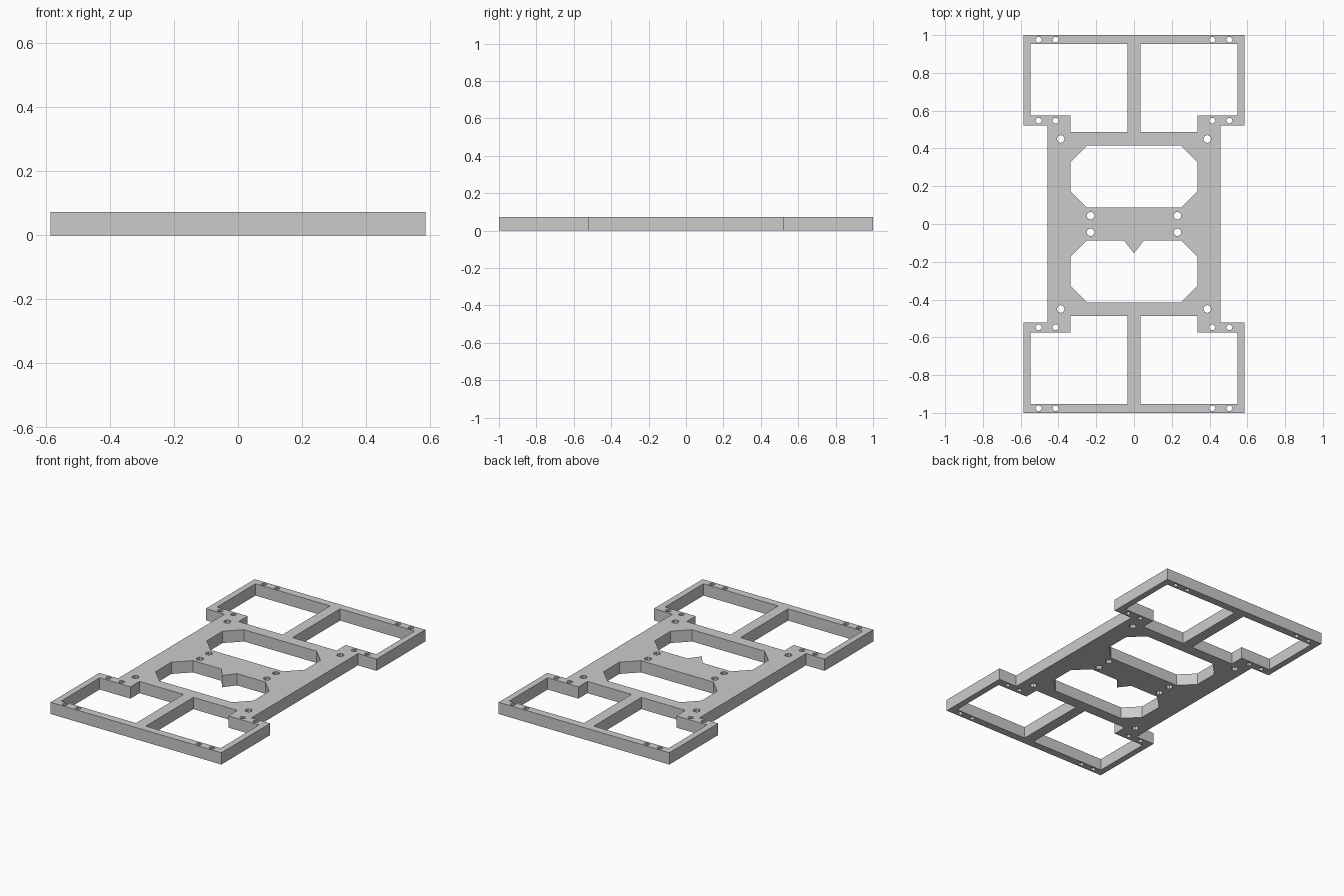
import bpy, bmesh, math

cube = bpy.data.objects.get("Cube")
if cube:
    bpy.data.objects.remove(cube, do_unlink=True)

THICK = 0.073

grey = bpy.data.materials.new("light grey")
grey.use_nodes = True
colour = (0.6, 0.6, 0.6, 1)
grey.diffuse_color = colour
grey.node_tree.nodes["Principled BSDF"].inputs["Base Color"].default_value = colour


def mirrored(points, sx, sy):
    return [(x * sx, y * sy) for x, y in points]


def circle(x, y, r, sides):
    step = math.tau / sides
    return [(x + r * math.cos(i * step), y + r * math.sin(i * step)) for i in range(sides)]


def plate(name, loops):
    """Fill an outline, leaving the inner loops open, and give it thickness."""
    curve = bpy.data.curves.new(name + "_profile", "CURVE")
    curve.dimensions = "2D"
    curve.fill_mode = "BOTH"
    curve.extrude = THICK / 2
    for loop in loops:
        spline = curve.splines.new("POLY")
        spline.points.add(len(loop) - 1)
        for point, (x, y) in zip(spline.points, loop):
            point.co = (x, y, 0, 1)
        spline.use_cyclic_u = True
    helper = bpy.data.objects.new(name + "_profile", curve)
    bpy.context.collection.objects.link(helper)
    graph = bpy.context.evaluated_depsgraph_get()
    mesh = bpy.data.meshes.new_from_object(helper.evaluated_get(graph))
    bpy.data.objects.remove(helper, do_unlink=True)

    bm = bmesh.new()
    bm.from_mesh(mesh)
    bmesh.ops.remove_doubles(bm, verts=bm.verts, dist=1e-5)
    bmesh.ops.translate(bm, verts=bm.verts, vec=(0, 0, THICK / 2))
    bmesh.ops.recalc_face_normals(bm, faces=bm.faces)
    for face in bm.faces:
        face.smooth = False
        face.material_index = 0
    bm.to_mesh(mesh)
    bm.free()
    mesh.name = name
    mesh.materials.clear()
    mesh.materials.append(grey)
    obj = bpy.data.objects.new(name, mesh)
    bpy.context.collection.objects.link(obj)
    return obj


# Outer edge: one quarter, mirrored round the plate
quarter = [(0.458, 0.522), (0.586, 0.522), (0.586, 1.0)]
outline = (quarter
           + mirrored(quarter[::-1], -1, 1)
           + mirrored(quarter, -1, -1)
           + mirrored(quarter[::-1], 1, -1))
loops = [outline]

# Four corner windows, notched round the screw blocks
window = [(0.034, 0.486), (0.336, 0.486), (0.336, 0.575),
          (0.547, 0.575), (0.547, 0.952), (0.034, 0.952)]

# Two chamfered middle openings, the front one with a pointer tooth
opening = [(0.249, 0.087), (0.336, 0.174), (0.336, 0.328), (0.249, 0.415)]
opening += mirrored(opening[::-1], -1, 1)
tooth = [(-0.053, 0.087), (0, 0.155), (0.053, 0.087)]
loops += [opening, mirrored(opening + tooth, 1, -1)]

# Screw holes: small ones in the corner frames, larger ones in the body
small = [(0.415, 0.975), (0.505, 0.975), (0.415, 0.547), (0.505, 0.547)]
large = [(0.388, 0.45), (0.23, 0.044)]
for sx in (1, -1):
    for sy in (1, -1):
        loops.append(mirrored(window, sx, sy))
        loops += [circle(x, y, 0.017, 6) for x, y in mirrored(small, sx, sy)]
        loops += [circle(x, y, 0.021, 8) for x, y in mirrored(large, sx, sy)]

plate("frame_plate", loops)
